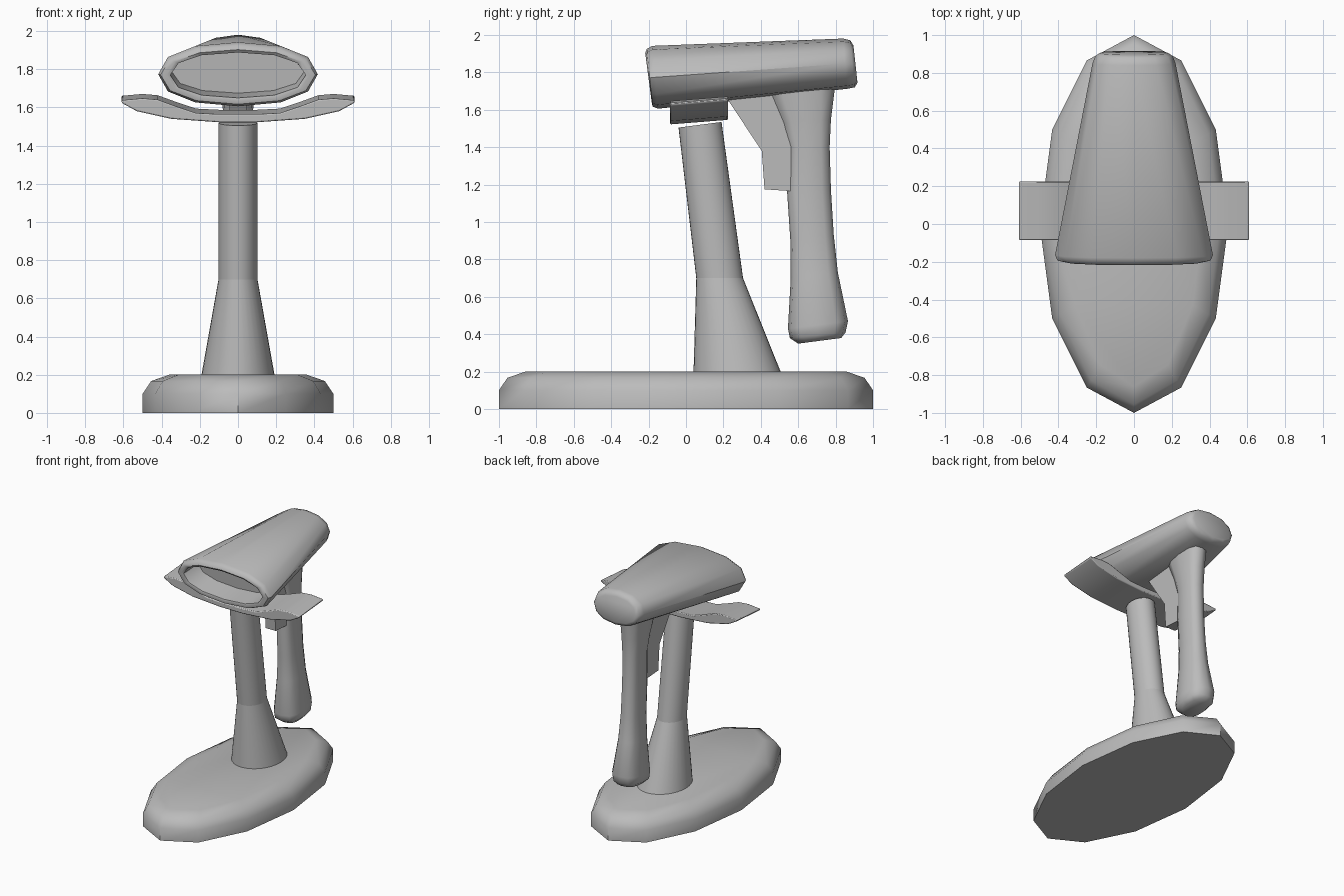
import bpy, bmesh, math
from mathutils import Vector

cube = bpy.data.objects.get("Cube")
if cube:
    bpy.data.objects.remove(cube)

grey = bpy.data.materials.new("plain grey")
grey.use_nodes = True
COLOUR = (0.5, 0.5, 0.5, 1)
grey.diffuse_color = COLOUR
grey.node_tree.nodes["Principled BSDF"].inputs["Base Color"].default_value = COLOUR


def ring(a, b, half_width, n=12, power=1.0):
    """Rounded section spanning (y, z) points a and b, with half_width along x."""
    a, b = Vector((0, *a)), Vector((0, *b))
    mid, axis = (a + b) / 2, (a - b) / 2
    pts = []
    for i in range(n):
        t = math.tau * i / n
        c, s = math.cos(t), math.sin(t)
        c = math.copysign(abs(c) ** power, c)
        s = math.copysign(abs(s) ** power, s)
        pts.append(mid + axis * s + Vector((half_width * c, 0, 0)))
    return pts


def finish(name, bm, angle=40):
    bmesh.ops.recalc_face_normals(bm, faces=bm.faces)
    mesh = bpy.data.meshes.new(name)
    bm.to_mesh(mesh)
    bm.free()
    obj = bpy.data.objects.new(name, mesh)
    bpy.context.collection.objects.link(obj)
    mesh.materials.append(grey)
    bpy.ops.object.select_all(action='DESELECT')
    obj.select_set(True)
    bpy.context.view_layer.objects.active = obj
    bpy.ops.object.shade_smooth_by_angle(angle=math.radians(angle))
    return obj


def loft(name, rings, angle=40):
    """Skin a list of rings and cap both ends."""
    bm = bmesh.new()
    loops = [[bm.verts.new(p) for p in r] for r in rings]
    n = len(loops[0])
    for lo, hi in zip(loops, loops[1:]):
        for i in range(n):
            j = (i + 1) % n
            bm.faces.new((lo[i], lo[j], hi[j], hi[i]))
    bm.faces.new(loops[0])
    bm.faces.new(loops[-1])
    return finish(name, bm, angle)


def extrude(name, outline, direction):
    """Extrude a planar outline along a direction."""
    bm = bmesh.new()
    face = bm.faces.new([bm.verts.new(p) for p in outline])
    new = bmesh.ops.extrude_face_region(bm, geom=[face])["geom"]
    bmesh.ops.translate(bm, vec=direction,
                        verts=[v for v in new if isinstance(v, bmesh.types.BMVert)])
    return finish(name, bm, 25)


def bevel(obj, width, segments=2):
    mod = obj.modifiers.new("soft edges", 'BEVEL')
    mod.width, mod.segments = width, segments
    mod.limit_method, mod.angle_limit = 'ANGLE', math.radians(50)


# Oval base with a rounded top rim
loft("base", [ring((1 - d, z), (d - 1, z), 0.5 - d)
              for d, z in ((0, 0), (0, 0.1), (0.045, 0.167), (0.14, 0.2))], 50)

# Flared, leaning column
loft("column_foot", [ring((0.04, 0.19), (0.51, 0.19), 0.193, 32),
                     ring((0.055, 0.7), (0.305, 0.7), 0.102, 32)])
loft("column", [ring((0.055, 0.7), (0.305, 0.7), 0.102, 32),
                ring((-0.04, 1.505), (0.19, 1.535), 0.102, 32)])

# Winged cradle on the column
half = [(0.61, 1.632), (0.53, 1.588), (0.35, 1.548), (0.1, 1.53)]
upper = [(0.1, 1.572), (0.22, 1.578), (0.33, 1.615), (0.42, 1.648), (0.5, 1.655), (0.61, 1.645)]
right = half[::-1] + upper[::-1]
right.sort(key=lambda p: 0)
left = [(-x, z) for x, z in right[::-1]]
length, tilt = 0.31, math.radians(4.5)
cradle = extrude("cradle", [Vector((x, -0.085, z - 0.008)) for x, z in right + left],
                 Vector((0, length, length * math.tan(tilt))))
bevel(cradle, 0.012)

# Tapered scanner head, from the recessed window out over the rim to the back
loft("head", [
    ring((-0.03, 1.895), (-0.01, 1.675), 0.345, power=0.9),
    ring((-0.205, 1.888), (-0.18, 1.65), 0.355, power=0.9),
    ring((-0.218, 1.903), (-0.183, 1.637), 0.375, power=0.9),
    ring((-0.21, 1.925), (-0.178, 1.617), 0.405, power=0.9),
    ring((-0.18, 1.942), (-0.15, 1.606), 0.418, power=0.9),
    ring((0.84, 1.981), (0.86, 1.712), 0.22, power=0.9),
    ring((0.878, 1.972), (0.902, 1.72), 0.205, power=0.9),
    ring((0.895, 1.945), (0.917, 1.745), 0.18, power=0.9)], 50)

# Pistol grip, flaring at both ends
loft("grip", [
    ring((0.42, 1.73), (0.8, 1.75), 0.085, power=0.75),
    ring((0.51, 1.53), (0.775, 1.55), 0.078, power=0.75),
    ring((0.545, 1.4), (0.768, 1.4), 0.07, power=0.75),
    ring((0.54, 1.17), (0.775, 1.17), 0.068, power=0.75),
    ring((0.558, 0.9), (0.79, 0.93), 0.072, power=0.75),
    ring((0.56, 0.7), (0.812, 0.73), 0.085, power=0.75),
    ring((0.545, 0.43), (0.866, 0.47), 0.115, power=0.75),
    ring((0.555, 0.38), (0.853, 0.41), 0.11, power=0.75),
    ring((0.6, 0.35), (0.83, 0.38), 0.08, power=0.75)], 50)

# Trigger block between the head and the grip
side = [(0.2, 1.69), (0.405, 1.38), (0.42, 1.175), (0.57, 1.165), (0.6, 1.4), (0.55, 1.72)]
extrude("trigger", [Vector((-0.045, y, z)) for y, z in side], Vector((0.09, 0, 0)))
